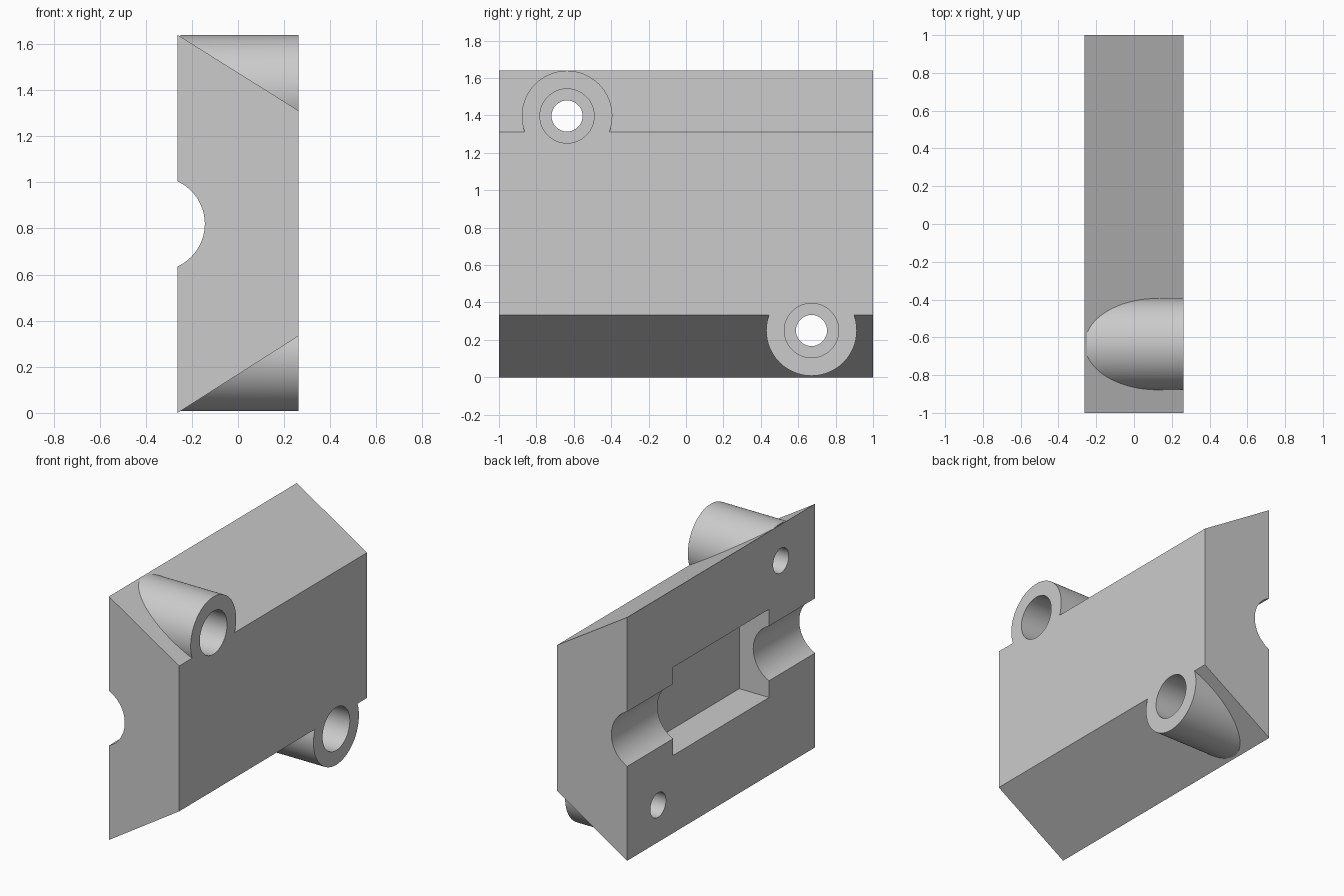
import bpy
import math

if "Cube" in bpy.data.objects:
    bpy.data.objects.remove(bpy.data.objects["Cube"], do_unlink=True)

HALF_X = 0.262
MID_Z = 0.82

grey = bpy.data.materials.new("light_grey")
grey.use_nodes = True
grey.diffuse_color = (0.6, 0.6, 0.6, 1)
grey.node_tree.nodes["Principled BSDF"].inputs["Base Color"].default_value = (0.6, 0.6, 0.6, 1)


def cylinder_x(name, x0, x1, y, z, r, sides=96):
    """Cylinder lying along x from x0 to x1."""
    bpy.ops.mesh.primitive_cylinder_add(
        vertices=sides, radius=r, depth=x1 - x0,
        location=((x0 + x1) / 2, y, z), rotation=(0, math.pi / 2, 0))
    bpy.context.object.name = name
    return bpy.context.object


def combine(target, tool, operation):
    """Apply a boolean and drop the tool."""
    mod = target.modifiers.new(operation, 'BOOLEAN')
    mod.operation = operation
    mod.solver = 'EXACT'
    mod.object = tool
    bpy.context.view_layer.objects.active = target
    bpy.ops.object.modifier_apply(modifier=mod.name)
    bpy.data.objects.remove(tool, do_unlink=True)


# Body: trapezoid profile extruded along y
profile = [(-HALF_X, 0), (HALF_X, 0.333), (HALF_X, 1.312), (-HALF_X, 1.64)]
verts = [(x, y, z) for y in (-1, 1) for x, z in profile]
faces = [(0, 1, 2, 3), (7, 6, 5, 4)]
faces += [(i, i + 4, (i + 1) % 4 + 4, (i + 1) % 4) for i in range(4)]
mesh = bpy.data.meshes.new("clamp_block")
mesh.from_pydata(verts, [], faces)
block = bpy.data.objects.new("clamp_block", mesh)
bpy.context.collection.objects.link(block)

# Screw bosses at opposite corners
screws = [(-0.636, 1.397), (0.671, 0.25)]
for y, z in screws:
    combine(block, cylinder_x("boss", -0.25, HALF_X, y, z, 0.242), 'UNION')

# Screw holes with counterbores
for y, z in screws:
    combine(block, cylinder_x("hole", -0.5, 0.5, y, z, 0.083), 'DIFFERENCE')
    combine(block, cylinder_x("counterbore", HALF_X - 0.31, 0.5, y, z, 0.145), 'DIFFERENCE')

# Round channel along the flat side
bpy.ops.mesh.primitive_cylinder_add(vertices=96, radius=0.203, depth=3,
                                    location=(-0.347, 0, MID_Z),
                                    rotation=(math.pi / 2, 0, 0))
combine(block, bpy.context.object, 'DIFFERENCE')

# Rectangular pocket in the middle of the channel
bpy.ops.mesh.primitive_cube_add(size=1, location=(-0.27, 0, MID_Z))
pocket = bpy.context.object
pocket.scale = (0.46, 1.02, 0.594)
bpy.context.view_layer.update()
combine(block, pocket, 'DIFFERENCE')

# Material and shading
block.data.materials.clear()
block.data.materials.append(grey)
for poly in block.data.polygons:
    poly.material_index = 0
bpy.ops.object.select_all(action='DESELECT')
block.select_set(True)
bpy.context.view_layer.objects.active = block
bpy.ops.object.shade_smooth_by_angle(angle=math.radians(20))
